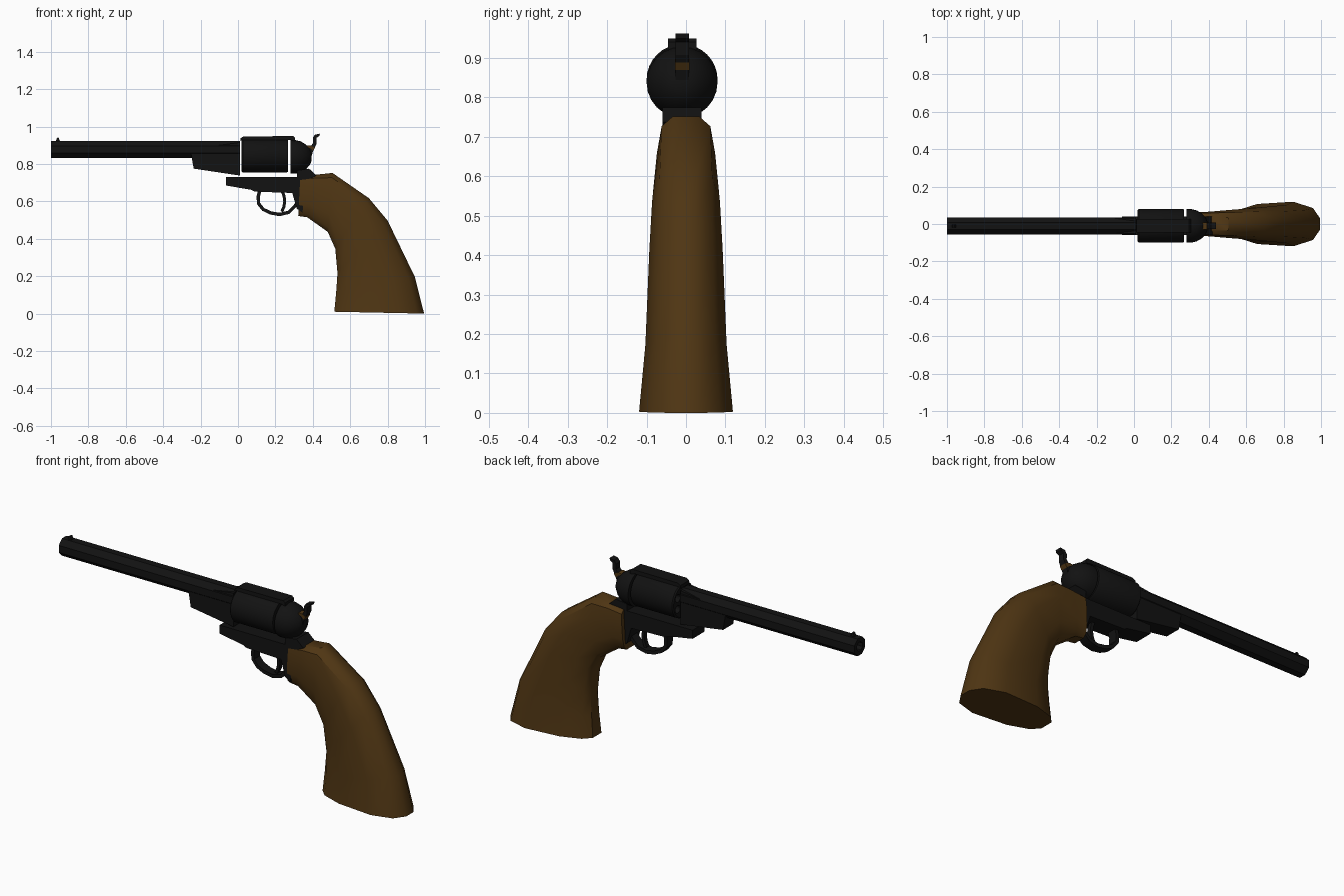
import bpy, bmesh, math

if "Cube" in bpy.data.objects:
    bpy.data.objects.remove(bpy.data.objects["Cube"])

Y = -0.01          # centre plane of the metal parts


def material(name, rgb):
    m = bpy.data.materials.new(name)
    m.diffuse_color = (*rgb, 1)
    m.use_nodes = True
    m.node_tree.nodes["Principled BSDF"].inputs["Base Color"].default_value = m.diffuse_color
    return m


BLACK = material("blackened steel", (0.006, 0.006, 0.006))
WOOD = material("dark walnut", (0.078, 0.036, 0.0065))


def make(name, verts, faces, mat, smooth=None):
    me = bpy.data.meshes.new(name)
    me.from_pydata(verts, [], faces)
    bm = bmesh.new()
    bm.from_mesh(me)
    bmesh.ops.remove_doubles(bm, verts=bm.verts, dist=1e-5)
    bmesh.ops.recalc_face_normals(bm, faces=bm.faces)
    bm.to_mesh(me)
    bm.free()
    me.materials.append(mat)
    ob = bpy.data.objects.new(name, me)
    bpy.context.collection.objects.link(ob)
    if smooth:
        bpy.ops.object.select_all(action='DESELECT')
        ob.select_set(True)
        bpy.context.view_layer.objects.active = ob
        bpy.ops.object.shade_smooth_by_angle(angle=math.radians(smooth))
    return ob


def prism(name, pts, half, mat=BLACK, smooth=None):
    """Side outline (x, z) given thickness across y."""
    n = len(pts)
    v = [(x, Y + s * half, z) for s in (-1, 1) for x, z in pts]
    f = [list(range(n)), list(range(n, 2 * n))]
    f += [(i, (i + 1) % n, n + (i + 1) % n, n + i) for i in range(n)]
    return make(name, v, f, mat, smooth)


def lathe(name, profile, zc, n, phase=0.0, yc=Y, smooth=None):
    """Profile of (x, radius) spun about an axis along x."""
    v, f = [], []
    for x, r in profile:
        for k in range(n):
            a = 2 * math.pi * (k + phase) / n
            v.append((x, yc + r * math.cos(a), zc + r * math.sin(a)))
    for i in range(len(profile) - 1):
        for k in range(n):
            j = (k + 1) % n
            f.append((i * n + k, i * n + j, (i + 1) * n + j, (i + 1) * n + k))
    f += [list(range(n)), list(range((len(profile) - 1) * n, len(profile) * n))]
    return make(name, v, f, BLACK, smooth)


def ribbon(name, path, thick, half):
    """Bent strip following an (x, z) path."""
    left, right = [], []
    for i, (x, z) in enumerate(path):
        a, b = path[max(i - 1, 0)], path[min(i + 1, len(path) - 1)]
        dx, dz = b[0] - a[0], b[1] - a[1]
        d = math.hypot(dx, dz)
        ox, oz = -dz / d * thick / 2, dx / d * thick / 2
        left.append((x + ox, z + oz))
        right.append((x - ox, z - oz))
    return prism(name, left + right[::-1], half, smooth=35)


# Octagonal barrel with a bore, front sight and underlug
R = 0.045 / math.cos(math.pi / 8)
lathe("barrel", [(-0.88, 0.024), (-1, 0.024), (-1, R), (0.01, R)], 0.877, 8, 0.5)
prism("front_sight", [(-0.975, 0.918), (-0.968, 0.938), (-0.96, 0.942), (-0.95, 0.918)], 0.008)
prism("barrel_lug", [(-0.25, 0.85), (-0.237, 0.775), (0.01, 0.738), (0.01, 0.915), (-0.25, 0.88)], 0.042)

# Cylinder with six chambers cut in its front
drum = lathe("cylinder", [(0.02, 0.084), (0.026, 0.09), (0.262, 0.09), (0.268, 0.086)],
             0.845, 32, smooth=35)
for k in range(6):
    a = math.pi / 3 * k + math.pi / 2
    cut = lathe("chamber_cutter", [(0.0, 0.02), (0.17, 0.02)],
                0.845 + 0.057 * math.sin(a), 12, yc=Y + 0.057 * math.cos(a))
    cut.hide_render = True
    mod = drum.modifiers.new("chamber", 'BOOLEAN')
    mod.object = cut
    mod.operation = 'DIFFERENCE'

# Top strap and domed recoil shield
prism("top_strap", [(0.012, 0.922), (0.014, 0.938), (0.03, 0.947), (0.295, 0.949),
                    (0.305, 0.94), (0.305, 0.922), (0.28, 0.928), (0.02, 0.928)], 0.036)
lathe("recoil_shield", [(0.28, 0.09), (0.305, 0.09), (0.335, 0.083), (0.362, 0.067),
                        (0.384, 0.044), (0.394, 0.02)], 0.838, 24, smooth=40)

# Lower frame with rear tang
prism("frame", [(-0.065, 0.73), (0.315, 0.73), (0.315, 0.765), (0.38, 0.775), (0.42, 0.738),
                (0.36, 0.71), (0.345, 0.54), (0.315, 0.56), (0.29, 0.645),
                (0.09, 0.652), (0.07, 0.662), (-0.065, 0.685)], 0.049)

# Trigger guard and trigger
ribbon("trigger_guard", [(0.118, 0.665), (0.108, 0.625), (0.11, 0.588), (0.135, 0.557),
                         (0.175, 0.538), (0.222, 0.53), (0.27, 0.541), (0.3, 0.57),
                         (0.325, 0.6)], 0.018, 0.024)
ribbon("trigger", [(0.232, 0.665), (0.246, 0.63), (0.25, 0.6), (0.245, 0.57), (0.234, 0.545)],
       0.016, 0.011)

# Hammer with curved spur, and the small coloured plate behind it
prism("hammer", [(0.335, 0.83), (0.335, 0.888), (0.385, 0.89), (0.402, 0.912), (0.4, 0.94),
                 (0.412, 0.957), (0.438, 0.962), (0.436, 0.95), (0.42, 0.94),
                 (0.42, 0.908), (0.402, 0.872), (0.39, 0.83)], 0.017)
prism("hammer_plate", [(0.362, 0.888), (0.365, 0.897), (0.385, 0.9), (0.412, 0.888),
                       (0.402, 0.87), (0.385, 0.885)], 0.0185, WOOD)

# Grip: closed sections lofted from the frame to the flared butt
# each: front (x, z), back (x, z), half width
SECTIONS = [
    (0.322, 0.525, 0.333, 0.735, 0.062),
    (0.370, 0.518, 0.420, 0.746, 0.066),
    (0.480, 0.440, 0.505, 0.755, 0.074),
    (0.520, 0.350, 0.700, 0.620, 0.086),
    (0.532, 0.220, 0.800, 0.500, 0.093),
    (0.525, 0.120, 0.945, 0.200, 0.103),
    (0.515, 0.013, 0.995, 0.003, 0.119),
]
# position from front to back, width share at the root, width share at the butt
SHAPE = [(0, 0.5, 0.3), (0.08, 0.8, 0.62), (0.3, 0.97, 0.9), (0.7, 1, 1),
         (0.92, 0.95, 0.72), (1, 0.65, 0.25)]
verts, faces = [], []
m = 2 * len(SHAPE)
for i, (fx, fz, bx, bz, w) in enumerate(SECTIONS):
    t = min(1, i / 4)
    row = [(fx + (bx - fx) * u, w * (p + (q - p) * t), fz + (bz - fz) * u) for u, p, q in SHAPE]
    verts += row + [(x, -y, z) for x, y, z in reversed(row)]
for i in range(len(SECTIONS) - 1):
    for k in range(m):
        j = (k + 1) % m
        faces.append((i * m + k, i * m + j, (i + 1) * m + j, (i + 1) * m + k))
faces += [list(range(m)), list(range(len(verts) - m, len(verts)))]
zmin = min(v[2] for v in verts)
make("grip", [(x, y, z - zmin) for x, y, z in verts], faces, WOOD, smooth=40)
